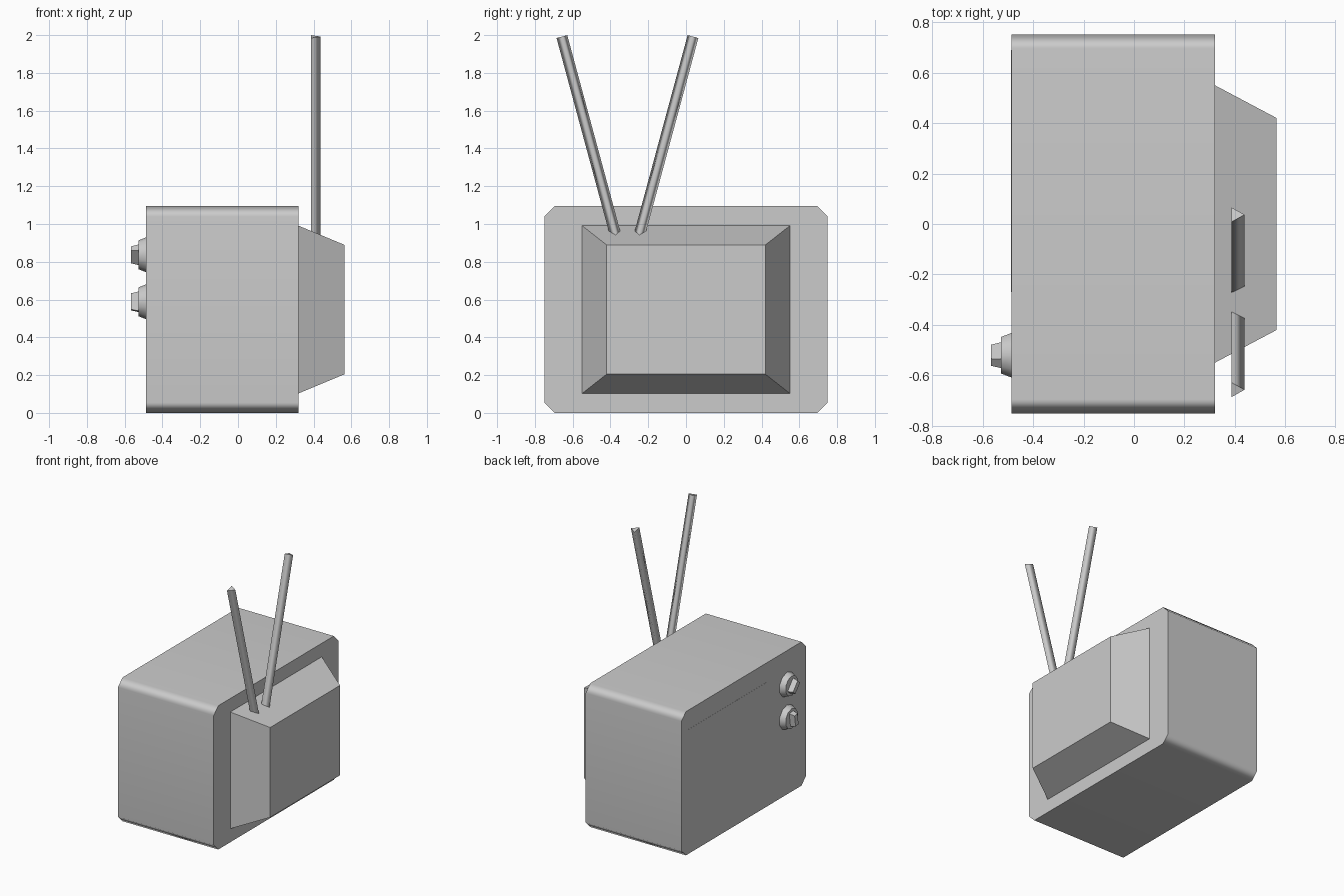
import bpy, bmesh
from math import radians
from mathutils import Matrix, Vector

cube = bpy.data.objects.get("Cube")
if cube:
    bpy.data.objects.remove(cube, do_unlink=True)

grey = bpy.data.materials.new("plain grey")
grey.use_nodes = True
grey.diffuse_color = (0.6, 0.6, 0.6, 1)
grey.node_tree.nodes["Principled BSDF"].inputs["Base Color"].default_value = (0.6, 0.6, 0.6, 1)


def loft(name, rings, smooth_limit=0):
    """Closed solid through rings of equal point count, with sharp flat end caps."""
    bm = bmesh.new()
    loops = [[bm.verts.new(p) for p in ring] for ring in rings]
    count = len(loops[0])
    for a, b in zip(loops, loops[1:]):
        for i in range(count):
            j = (i + 1) % count
            bm.faces.new((a[i], a[j], b[j], b[i]))
    caps = [bm.faces.new(loop) for loop in (loops[0], loops[-1])]
    for cap in caps:
        for edge in cap.edges:
            edge.smooth = False
    bmesh.ops.remove_doubles(bm, verts=bm.verts, dist=0.0001)
    bmesh.ops.recalc_face_normals(bm, faces=bm.faces)
    for face in bm.faces:
        face.smooth = True
    for edge in bm.edges:
        if edge.calc_face_angle(0) > radians(smooth_limit):
            edge.smooth = False
    mesh = bpy.data.meshes.new(name)
    bm.to_mesh(mesh)
    bm.free()
    mesh.materials.append(grey)
    obj = bpy.data.objects.new(name, mesh)
    bpy.context.collection.objects.link(obj)
    return obj


def rect(x, hy, hz, cy, cz, angle=0):
    """Rectangle facing along x, turned about its centre."""
    turn = Matrix.Rotation(radians(angle), 3, "X")
    return [Vector((x, cy, cz)) + turn @ Vector((0, a * hy, b * hz))
            for a, b in ((-1, -1), (1, -1), (1, 1), (-1, 1))]


def polygon(sides, radius, start=0):
    """Regular polygon around the origin, in the xy plane."""
    return [Matrix.Rotation(radians(start + 360 * i / sides), 3, "Z") @ Vector((radius, 0, 0))
            for i in range(sides)]


def body_ring(x, hy, hz, chamfer=0):
    """Rectangle facing along x, with chamfered corners (merged when zero)."""
    quarter = [(hy, hz - chamfer), (hy - chamfer, hz)]
    half = quarter + [(-y, z) for y, z in reversed(quarter)]
    return [(x, y, z + 0.547) for y, z in half + [(-y, -z) for y, z in half]]


# Cabinet with the tapered tube housing drawn out of its back
body = loft("cabinet", [body_ring(-0.486, 0.75, 0.547, 0.055), body_ring(0.32, 0.75, 0.547, 0.055),
                        body_ring(0.32, 0.55, 0.444), body_ring(0.565, 0.42, 0.342)], 50)
weighted = body.modifiers.new("even_shading", "WEIGHTED_NORMAL")
weighted.keep_sharp = True

# Screen plate, almost flush with the cabinet
loft("screen", [rect(-0.484, 0.48, 0.4, 0.21, 0.547), rect(-0.487, 0.48, 0.4, 0.21, 0.547)])

# Two tapered dials with tapered grips
for name, z, angle in (("upper", 0.837, 40), ("lower", 0.588, -8)):
    def dial_ring(x, radius):
        return [(x, p.x - 0.52, p.y + z) for p in polygon(10, radius, 18)]
    loft(name + "_dial", [dial_ring(-0.485, 0.093), dial_ring(-0.527, 0.076)], 50)
    loft(name + "_grip", [rect(-0.525, 0.024, 0.052, -0.52, z, angle),
                          rect(-0.567, 0.018, 0.043, -0.52, z, angle)])

# Two triangular aerial rods leaning apart, cut square to their length
for name, side in (("left", 1), ("right", -1)):
    base = Vector((0.404, -0.31 + side * 0.06, 0.93))
    tip = Vector((0.404, -0.31 + side * 0.347, 1.992))
    tilt = Vector((0, 0, 1)).rotation_difference(tip - base).to_matrix()
    loft(name + "_aerial", [[end + tilt @ p for p in polygon(3, 0.034)] for end in (base, tip)], 130)
